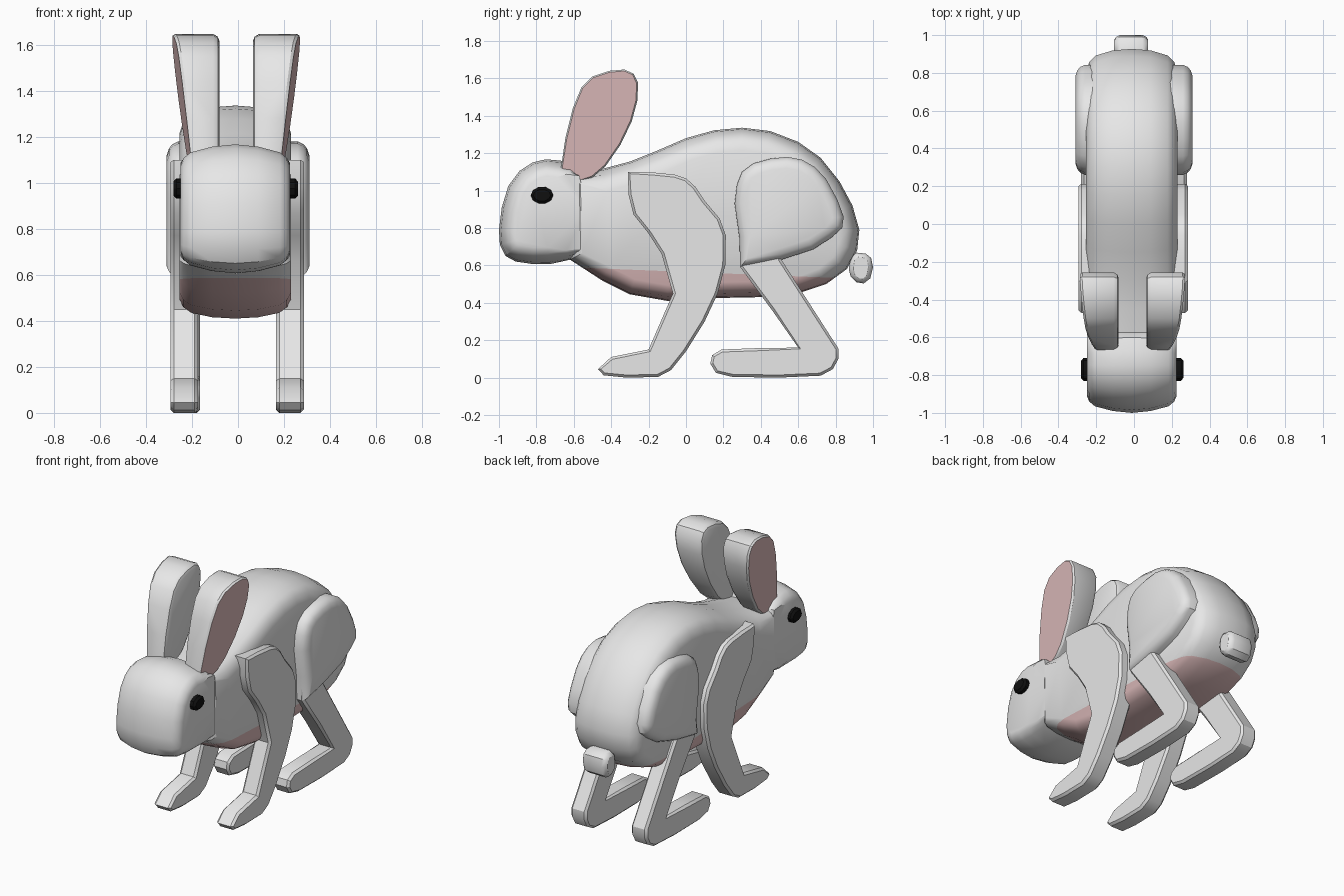
import bpy, bmesh, math
from mathutils import Vector


def material(name, col):
    m = bpy.data.materials.new(name)
    m.diffuse_color = (*col, 1)
    return m


GREY = material("fur_grey", (0.8, 0.8, 0.8))
PINK = material("dusty_pink", (0.73, 0.5, 0.5))
BLACK = material("eye_black", (0.005, 0.005, 0.005))


def inset(pts, d):
    """Move a (y, z[, weight]) outline inwards by d times its weight."""
    n = len(pts)
    area = sum(pts[i][0] * pts[(i + 1) % n][1] - pts[(i + 1) % n][0] * pts[i][1] for i in range(n))
    s = 1 if area > 0 else -1
    out = []
    for i, p in enumerate(pts):
        a, b, q = Vector(pts[i - 1][:2]), Vector(pts[(i + 1) % n][:2]), Vector(p[:2])
        t = ((q - a).normalized() + (b - q).normalized()).normalized()
        w = p[2] if len(p) > 2 else 1
        out.append(q + Vector((-t.y, t.x)) * s * d * w)
    return out


def slab(name, pts, layers, mats, side=1, cx=0, rule=None, cut=None, angle=32):
    """Stack copies of a side outline along x; each layer is (x or x(y, z), inset)."""
    bm = bmesh.new()
    rings = []
    for x, d in layers:
        rings.append([bm.verts.new((side * (x(y, z) if callable(x) else x) + cx, y, z))
                      for y, z in inset(pts, d)])
    n = len(pts)
    for a, b in zip(rings, rings[1:]):
        for i in range(n):
            j = (i + 1) % n
            bm.faces.new((a[i], a[j], b[j], b[i]))
    bm.faces.new(rings[0])
    bm.faces.new(rings[-1])
    bmesh.ops.recalc_face_normals(bm, faces=bm.faces)
    if cut:
        bmesh.ops.bisect_plane(bm, geom=bm.verts[:] + bm.edges[:] + bm.faces[:],
                               plane_co=cut[0], plane_no=cut[1])
    if rule:
        for f in bm.faces:
            f.material_index = int(rule(f))
    me = bpy.data.meshes.new(name)
    bm.to_mesh(me)
    bm.free()
    for m in mats:
        me.materials.append(m)
    ob = bpy.data.objects.new(name, me)
    bpy.context.collection.objects.link(ob)
    bpy.ops.object.select_all(action='DESELECT')
    ob.select_set(True)
    bpy.context.view_layer.objects.active = ob
    bpy.ops.object.shade_smooth_by_angle(angle=math.radians(angle))
    return ob


def both(half):
    """Symmetric layers from a list running outside to centre."""
    return [(-x, d) for x, d in half] + [(x, d) for x, d in reversed(half) if x > 0]


# Body with pink belly
body = [(-0.62, 1.08, 0.6), (-0.45, 1.115), (-0.3, 1.155), (-0.15, 1.215), (0, 1.28), (0.15, 1.322),
        (0.3, 1.336), (0.45, 1.318), (0.6, 1.26), (0.72, 1.175), (0.82, 1.05), (0.89, 0.92),
        (0.927, 0.79), (0.915, 0.68, 0.9), (0.86, 0.58, 0.8), (0.75, 0.5, 0.75), (0.6, 0.45, 0.7),
        (0.4, 0.43, 0.7), (0.15, 0.425, 0.7), (-0.1, 0.41, 0.7), (-0.3, 0.445, 0.7),
        (-0.45, 0.52, 0.7), (-0.62, 0.63, 0.6)]
co, no = Vector((0, 0, 0.565)), Vector((0, 0.04, 1))
slab("body", body, both([(0.242, 0.12), (0.225, 0.07), (0.19, 0.035), (0.1, 0.008), (0, 0)]),
     [GREY, PINK], cx=-0.012, cut=(co, no),
     rule=lambda f: (f.calc_center_median() - co).dot(no) < 0)

# Head: the rear edge keeps its place in every layer
head = [(-0.5, 0.69, 0), (-0.53, 0.9, 0), (-0.57, 1.08, 0), (-0.6, 1.135, 0.7), (-0.67, 1.16),
        (-0.75, 1.167), (-0.82, 1.15), (-0.89, 1.105), (-0.95, 1.025), (-0.985, 0.91),
        (-1.0, 0.79), (-0.995, 0.71), (-0.965, 0.65), (-0.91, 0.62), (-0.82, 0.607),
        (-0.73, 0.606), (-0.62, 0.63, 0.6)]
slab("head", head, both([(0.238, 0.09), (0.225, 0.06), (0.195, 0.035), (0.1, 0.01), (0, 0)]),
     [GREY], cx=-0.012)

# Tail
tail = [(0.87, 0.58), (0.88, 0.64), (0.91, 0.668), (0.96, 0.663), (0.99, 0.64), (1.0, 0.59),
        (0.985, 0.53), (0.95, 0.503), (0.91, 0.51), (0.88, 0.54)]
slab("tail", tail, both([(0.09, 0.025), (0.08, 0.01), (0.06, 0)]), [GREY], cx=-0.015)

ear = [(-0.67, 1.11), (-0.645, 1.28), (-0.605, 1.44), (-0.56, 1.55), (-0.5, 1.61), (-0.41, 1.64),
       (-0.33, 1.647), (-0.28, 1.625), (-0.256, 1.575), (-0.26, 1.48), (-0.29, 1.37),
       (-0.35, 1.245), (-0.43, 1.13), (-0.5, 1.07), (-0.56, 1.05)]
front_leg = [(-0.31, 1.1), (-0.18, 1.097), (-0.06, 1.085), (0, 1.065), (0.05, 1.02), (0.1, 0.945),
             (0.18, 0.85), (0.213, 0.76), (0.21, 0.6), (0.17, 0.45), (0.1, 0.3), (0, 0.14),
             (-0.08, 0.04), (-0.15, 0.003), (-0.32, 0), (-0.44, 0.012), (-0.47, 0.045),
             (-0.4, 0.11), (-0.2, 0.15), (-0.07, 0.45), (-0.13, 0.66), (-0.2, 0.77),
             (-0.28, 0.87), (-0.308, 0.98)]
thigh = [(0.26, 0.93), (0.272, 1.03), (0.3, 1.1), (0.36, 1.145), (0.45, 1.17), (0.54, 1.18),
         (0.62, 1.165), (0.69, 1.125), (0.75, 1.06), (0.81, 0.95), (0.843, 0.86), (0.835, 0.8),
         (0.78, 0.75), (0.68, 0.685), (0.51, 0.63), (0.29, 0.59), (0.285, 0.75)]
hind_leg = [(0.29, 0.75), (0.45, 0.75), (0.51, 0.63), (0.815, 0.155), (0.815, 0.1), (0.785, 0.045),
            (0.72, 0.01), (0.5, 0), (0.25, 0.003), (0.16, 0.025), (0.13, 0.075), (0.14, 0.12),
            (0.19, 0.15), (0.4, 0.158), (0.6, 0.16), (0.46, 0.36), (0.29, 0.59)]
eye = [(-0.77 + 0.06 * math.cos(math.tau * i / 10), 0.975 + 0.046 * math.sin(math.tau * i / 10))
       for i in range(10)]

for side, tag in ((1, "right"), (-1, "left")):
    # Ear: outer face is pink and leans outwards to the tip
    slab(f"{tag}_ear", ear,
         [(0.073, 0.03), (0.08, 0.012), (0.1, 0),
          (lambda y, z: 0.18 + 0.1 * (z - 1.07) + 0.08 * (y + 0.67), 0),
          (lambda y, z: 0.192 + 0.1 * (z - 1.07) + 0.08 * (y + 0.67), 0.008)],
         [GREY, PINK], side, cx=-0.008, rule=lambda f: f.normal.x * side > 0.8 and len(f.verts) > 4)
    # Eye
    slab(f"{tag}_eye", eye, [(0.2, 0), (0.258, 0), (0.271, 0.014)], [BLACK], side, cx=-0.01)
    # Front leg with paw
    slab(f"{tag}_front_leg", front_leg, [(0.17, 0.014), (0.184, 0), (0.275, 0), (0.29, 0.014)],
         [GREY], side, cx=-0.004)
    # Hind leg: domed thigh, then shank with long foot
    slab(f"{tag}_thigh", thigh, [(0.17, 0), (0.26, 0), (0.285, 0.012), (0.3, 0.03), (0.31, 0.06)],
         [GREY], side)
    slab(f"{tag}_hind_leg", hind_leg, [(0.165, 0.014), (0.178, 0), (0.265, 0), (0.28, 0.014)],
         [GREY], side)
